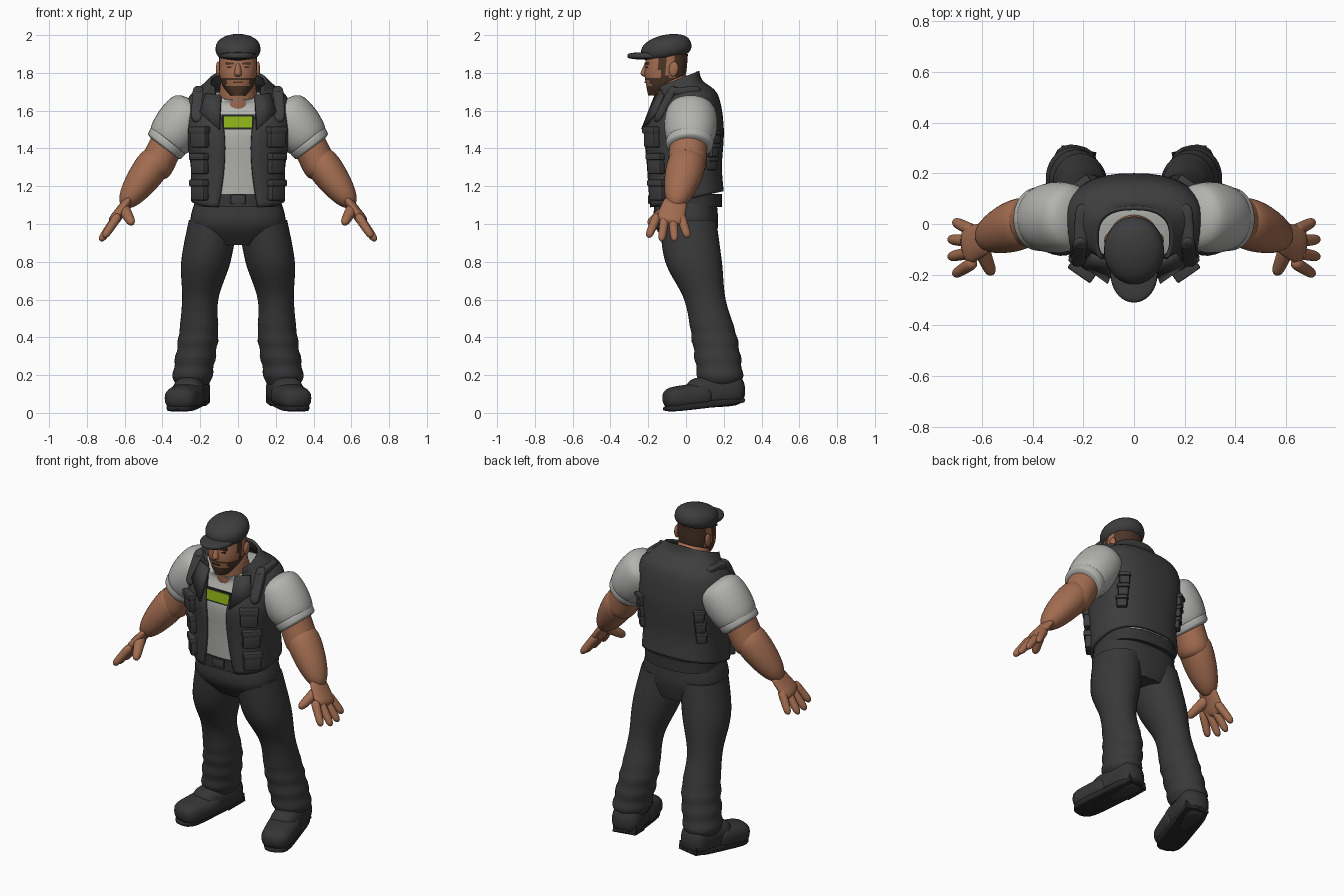
import bpy, bmesh
from math import sin, cos, pi, asin, atan, radians
from mathutils import Vector

cube = bpy.data.objects.get("Cube")
if cube:
    bpy.data.objects.remove(cube, do_unlink=True)


def material(name, *rgb):
    mat = bpy.data.materials.new(name)
    mat.use_nodes = True
    mat.diffuse_color = (*rgb, 1)
    mat.node_tree.nodes["Principled BSDF"].inputs["Base Color"].default_value = (*rgb, 1)
    return mat


VEST = material("charcoal vest", .047, .047, .049)
PANTS = material("dark trousers", .04, .04, .042)
BOOT = material("boot leather", .036, .036, .037)
RUBBER = material("black rubber", .02, .02, .02)
SHIRT = material("light grey shirt", .45, .45, .43)
SKIN = material("tan skin", .36, .15, .08)
HAIR = material("brown hair", .07, .035, .02)
GREEN = material("lime badge", .27, .46, .01)
X, Y, Z = Vector((1, 0, 0)), Vector((0, 1, 0)), Vector((0, 0, 1))
SIDES = (("left_", 1), ("right_", -1))


def finish(name, bm, *materials):
    bmesh.ops.recalc_face_normals(bm, faces=bm.faces)
    mesh = bpy.data.meshes.new(name)
    bm.to_mesh(mesh)
    bm.free()
    for mat in materials:
        mesh.materials.append(mat)
    mesh.shade_smooth()
    mesh.set_sharp_from_angle(angle=radians(40))
    obj = bpy.data.objects.new(name, mesh)
    bpy.context.collection.objects.link(obj)
    return obj


def thicken(obj, thickness, offset):
    solid = obj.modifiers.new("thickness", "SOLIDIFY")
    solid.thickness, solid.offset = thickness, offset


def smooth_path(rings, steps):
    """Catmull-Rom curve through rings of (x, y, z, depth, width)."""
    path = []
    padded = [rings[0], *rings, rings[-1]]
    for before, start, end, after in zip(padded, padded[1:], padded[2:], padded[3:]):
        for step in range(steps):
            t = step / steps
            path.append([b + t / 2 * (c - a + t * (2 * a - 5 * b + 4 * c - d + t * (3 * (b - c) + d - a)))
                         for a, b, c, d in zip(before, start, end, after)])
    return path + [list(rings[-1])]


def power(value, exponent):
    return abs(value) ** exponent * (1 if value > 0 else -1)


def garment_slope(z):
    """How steeply the vest and shirt edges rise towards the back."""
    return 3 * (z - 1.4) ** 2


def loft(name, rings, materials, side=1, ref=None, corner=2, steps=6,
         sloped=False, opened=False, folds=0, rule=None):
    """Skin rounded rings, level when ref is None, else square to the path."""
    path = smooth_path(rings, steps)
    bm, rows, count = bmesh.new(), [], 36
    for i, (x, y, z, depth, width) in enumerate(path):
        crease = 1 + folds * sin(z * 70) * min(1, max(0, 4 - 8 * z))
        across, along = X, Y
        if ref:
            tangent = Vector(path[min(i + 1, len(path) - 1)][:3]) - Vector(path[max(i - 1, 0)][:3])
            across = tangent.cross(ref).normalized()
            along = across.cross(tangent).normalized()
        first = 0
        if opened:
            gap = .07 + (z - 1.4) ** 2 / 2
            first = asin((gap / width) ** (corner / 2))
        row = []
        for k in range(count + opened):
            angle = first + 2 * (pi - first) * k / count
            u = -power(cos(angle), 2 / corner) * max(depth, .002) * crease
            v = power(sin(angle), 2 / corner) * max(width, .002) * crease
            point = Vector((x, y, z)) + along * u + across * v
            if sloped:
                point.z += garment_slope(z) * u
            point.x *= side
            row.append(bm.verts.new(point))
        rows.append(row)
    for low, high in zip(rows, rows[1:]):
        for k in range(count):
            j = (k + 1) % len(low)
            bm.faces.new((low[k], low[j], high[j], high[k]))
    if not opened:
        bm.faces.new(rows[0])
        bm.faces.new(rows[-1])
    if rule:
        for face in bm.faces:
            face.material_index = rule(face.calc_center_median())
    return finish(name, bm, *materials)


def limb(name, mat, start, end, r_start, r_end, side=1, bulge=0, flat=1, blunt=6, ref=Y, corner=2):
    """Tapered form with rounded ends between two points."""
    start, end, rings, count = Vector(start), Vector(end), [], 14
    for k in range(count + 1):
        t = (1 - cos(pi * k / count)) / 2
        radius = r_start + (r_end - r_start) * t + bulge * sin(pi * t)
        radius *= max(0, 1 - abs(2 * t - 1) ** blunt) ** .5
        rings.append((*start.lerp(end, t), radius, radius * flat))
    return loft(name, rings, [mat], side, ref, corner, steps=1)


def box(name, location, size, mat, turn=0, pitch=0, bevel=0):
    bm = bmesh.new()
    bmesh.ops.create_cube(bm, size=1)
    bmesh.ops.scale(bm, vec=size, verts=bm.verts)
    if bevel:
        bmesh.ops.bevel(bm, geom=bm.edges, offset=bevel, segments=2, affect='EDGES', profile=.5)
    obj = finish(name, bm, mat)
    obj.location, obj.rotation_euler = location, (pitch, 0, turn)


# Vest shell, open at the front, rising into the collar
torso = [(0, 0, 1.13, .2, .25), (0, -.01, 1.3, .2, .25), (0, -.01, 1.5, .21, .28),
         (0, 0, 1.65, .17, .27), (0, -.03, 1.72, .12, .2), (0, -.06, 1.76, .13, .15)]
SQUARE = 2.5
thicken(loft("vest", torso, [VEST], corner=SQUARE, sloped=True, opened=True), .016, -1)


def vest_y(x, z, facing=-1):
    """Depth of the vest surface at x and z, on the front or the back."""
    def miss(ring):
        return abs(ring[2] + facing * garment_slope(ring[2]) * ring[3] - z)
    _, y, _, depth, width = min(smooth_path(torso, 9), key=miss)
    return y + facing * depth * max(0, 1 - abs(x / width) ** SQUARE) ** (1 / SQUARE)


def pouch(name, x, z, width, height, depth, facing=-1):
    step = .02
    y = vest_y(x, z, facing)
    turn = atan((vest_y(x + step, z, facing) - vest_y(x - step, z, facing)) / step / 2)
    box(name, (x, y, z), (width, depth, height), VEST, turn, bevel=.01)
    box(name + "_flap", (x, y, z + height / 3), (width + .01, depth + .015, height / 3), VEST, turn, bevel=.007)


for side, s in SIDES:
    for i, level in enumerate(("lower", "middle", "upper")):
        pouch(side + level + "_pouch", .2 * s, 1.18 + .14 * i, .1, .11, .05)
        pouch(side + level + "_back_pouch", .2 * s, 1.32 + .07 * i, .06, .07, .04, facing=1)
    limb(side + "front_strap", VEST, (.22, -.16, 1.54), (.21, -.06, 1.73), .03, .03, s, flat=.7, ref=X, corner=4)
    limb(side + "top_strap", VEST, (.21, -.1, 1.7), (.2, .08, 1.71), .03, .03, s, flat=.7, ref=X, corner=4)
    # Lapel folded over the chest
    bm = bmesh.new()
    outline = ((.09, 1.68), (.17, 1.69), (.2, 1.59), (.1, 1.5))
    bm.faces.new([bm.verts.new((x * s, vest_y(x, z) - .015, z)) for x, z in outline])
    thicken(finish(side + "lapel", bm, VEST), .02, 0)

# Shirt body set inside the vest, with badge and belt
shirt = [(x, y, z, depth - .02, width - .03) for x, y, z, depth, width in torso[:4]]
loft("shirt", shirt + [(0, -.06, 1.68, .1, .11)], [SHIRT], corner=SQUARE, sloped=True)
badge_z = 1.54
badge_y = vest_y(0, badge_z)
box("badge_frame", (0, badge_y + .017, badge_z), (.17, .01, .08), RUBBER, pitch=-.1)
box("badge", (0, badge_y + .013, badge_z), (.15, .009, .06), GREEN, pitch=-.1)
loft("belt", [(0, 0, 1.09, .19, .23), (0, 0, 1.16, .19, .23)], [BOOT], corner=SQUARE)
box("belt_buckle", (0, -.19, 1.13), (.08, .02, .05), VEST, bevel=.006)

# Trousers, creased towards the ankles
loft("hips", [(0, 0, 1.14, .16, .22), (0, 0, 1, .17, .25), (0, .03, .89, .12, .15)], [PANTS], corner=SQUARE)
leg = [(.13, .01, 1.02, .15), (.17, .04, .8, .15), (.2, .1, .6, .11),
       (.21, .15, .4, .12), (.24, .18, .2, .12), (.24, .18, .15, .1)]
leg = [(*ring, ring[-1] * .87) for ring in leg]
for side, s in SIDES:
    loft(side + "trouser_leg", leg, [PANTS], s, steps=9, folds=.035)
    # Boots point outward, with a sole and a heel block
    limb(side + "boot_back", BOOT, (.22, .31, .13), (.28, 0, .1), .09, .08, s, ref=Z, corner=SQUARE)
    limb(side + "boot_toe", BOOT, (.25, .14, .1), (.32, -.12, .07), .07, .06, s, flat=1.4, ref=Z, corner=SQUARE)
    limb(side + "sole", RUBBER, (.22, .31, .07), (.32, -.12, .02), .02, .02, s, flat=4, ref=Z, corner=5)
    box(side + "boot_heel", (.23 * s, .23, .07), (.14, .13, .05), RUBBER, turn=.2 * s, pitch=.15)

    # Sleeve with a rolled hem
    limb(side + "sleeve", SHIRT, (.22, .03, 1.64), (.4, .02, 1.4), .12, .11, s, bulge=.025, flat=.95, blunt=8)
    limb(side + "sleeve_hem", SHIRT, (.36, .02, 1.45), (.4, .02, 1.4), .13, .12, s, flat=.9)
    # Arm and spread hand
    limb(side + "upper_arm", SKIN, (.34, .02, 1.5), (.46, 0, 1.25), .1, .1, s, flat=.9)
    limb(side + "forearm", SKIN, (.4, .02, 1.38), (.61, -.06, 1.09), .1, .05, s, bulge=.02, flat=.9)
    limb(side + "palm", SKIN, (.57, -.05, 1.14), (.67, -.09, 1), .06, .08, s, flat=.4)
    for i, label in enumerate(("index", "middle", "ring", "little")):
        short = abs(i - 1.5) / 50
        limb(side + label + "_finger", SKIN, (.63, .04 * i - .15, 1.05),
             (.74 - short, .07 * i - .2, .9 + short), .026, .02, s)
    limb(side + "thumb", SKIN, (.61, -.08, 1.09), (.56, -.2, 1), .035, .022, s)


def head_colour(point):
    """Beard, sideburns, moustache and cropped hair by region."""
    x, y, z = abs(point.x), point.y, point.z
    beard = z < 1.73 or (x > .06 and z < 1.77)
    sideburn = x > .08 and -.14 < y < -.1
    moustache = 1.76 < z < 1.775 and y < -.15
    nape = y > -.06 and z > 1.76
    return int(beard or sideburn or moustache or nape)


# Neck, head and face
limb("neck", SKIN, (0, -.04, 1.55), (0, -.08, 1.8), .11, .09)
loft("head", [(0, -.15, 1.68, .05, .04), (0, -.12, 1.73, .09, .08), (0, -.11, 1.8, .11, .1),
              (0, -.1, 1.9, .11, .1)], [SKIN, HAIR], corner=2.2, rule=head_colour)
limb("nose", SKIN, (0, -.22, 1.78), (0, -.2, 1.86), .028, .014, flat=.8)
box("mouth", (0, -.215, 1.75), (.05, .009, .007), HAIR)
for side, s in SIDES:
    box(side + "brow", (.043 * s, -.207, 1.85), (.046, .016, .012), HAIR, turn=.2 * s)
    box(side + "eye", (.042 * s, -.207, 1.83), (.03, .009, .008), RUBBER, turn=.2 * s)
    limb(side + "ear", SKIN, (.105, -.07, 1.78), (.105, -.06, 1.86), .025, .025, s, flat=.5, blunt=2)

# Flat cap with a short brim
limb("cap", VEST, (0, -.09, 1.86), (0, -.12, 2), .14, .13, flat=.88, blunt=2.5)
limb("cap_brim", VEST, (0, -.2, 1.87), (0, -.2, 1.91), .11, .11, flat=.84, blunt=4)
